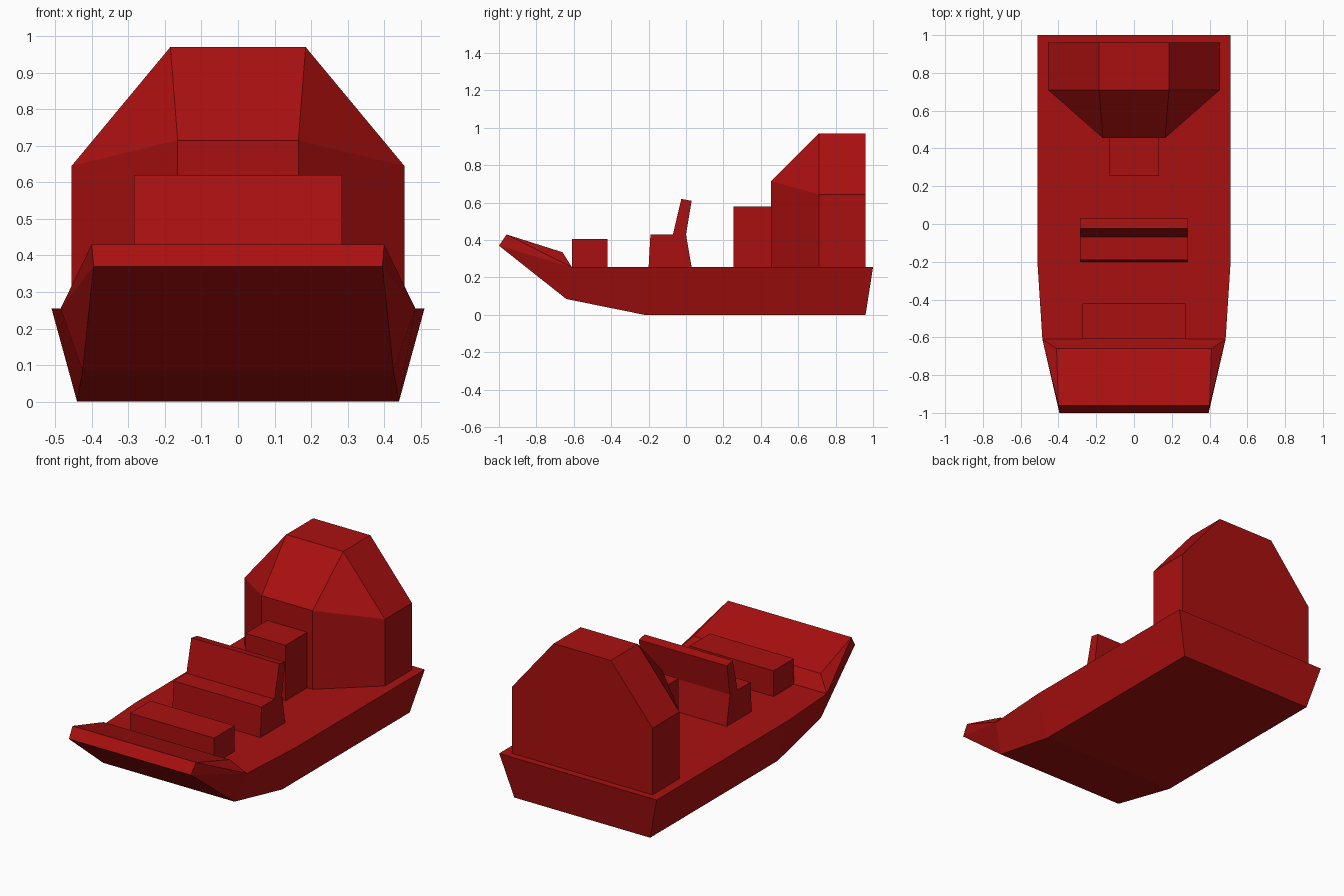
import bpy
import bmesh

default_cube = bpy.data.objects.get("Cube")
if default_cube:
    bpy.data.objects.remove(default_cube, do_unlink=True)

COLOUR = (0.40, 0.005, 0.005, 1.0)
red = bpy.data.materials.new("red")
red.use_nodes = True
red.diffuse_color = COLOUR
red.node_tree.nodes["Principled BSDF"].inputs["Base Color"].default_value = COLOUR

DECK = 0.255


def finish(name, bm):
    """Turn a bmesh into a flat shaded red object."""
    bmesh.ops.recalc_face_normals(bm, faces=bm.faces)
    mesh = bpy.data.meshes.new(name)
    bm.to_mesh(mesh)
    bm.free()
    mesh.materials.append(red)
    obj = bpy.data.objects.new(name, mesh)
    bpy.context.collection.objects.link(obj)
    return obj


def mirrored_solid(name, ring, side_faces):
    """Span a ring of (half width, y, z) points across x and cap both sides."""
    bm = bmesh.new()
    left = [bm.verts.new(p) for p in ring]
    right = [bm.verts.new((-x, y, z)) for x, y, z in ring]
    for i in range(len(ring)):
        j = (i + 1) % len(ring)
        bm.faces.new((left[i], left[j], right[j], right[i]))
    for face in side_faces:
        bm.faces.new([left[i] for i in face])
        bm.faces.new([right[i] for i in reversed(face)])
    return finish(name, bm)


def extruded(name, half_width, profile):
    """Extrude a (y, z) profile across x."""
    ring = [(half_width, y, z) for y, z in profile]
    return mirrored_solid(name, ring, [range(len(ring))])


def block(name, half_width, front, back, top):
    """Plain box standing on the deck."""
    return extruded(name, half_width,
                    [(front, DECK), (back, DECK), (back, top), (front, top)])


# Hull with flared sides and a raised, scooped bow
hull_ring = [
    (0.44, 0.96, 0.0),      # stern keel
    (0.44, -0.22, 0.0),     # keel break
    (0.425, -0.64, 0.085),  # bow chine
    (0.395, -1.0, 0.37),    # bow tip
    (0.40, -0.96, 0.43),    # bow lip
    (0.41, -0.66, 0.335),   # bow step
    (0.485, -0.61, DECK),   # front deck corner
    (0.51, -0.22, DECK),    # mid deck edge
    (0.51, 1.0, DECK),      # stern deck corner
]
hull_sides = [(0, 1, 7, 8), (1, 2, 6, 7), (2, 3, 6), (3, 4, 6), (4, 5, 6)]
mirrored_solid("hull", hull_ring, hull_sides)

# Rear housing: a convex faceted shell
bm = bmesh.new()
housing_half = [
    (0.455, 0.96, DECK), (0.455, 0.71, DECK), (0.165, 0.455, DECK),
    (0.455, 0.96, 0.645), (0.455, 0.71, 0.645), (0.165, 0.455, 0.715),
    (0.185, 0.96, 0.97), (0.185, 0.71, 0.97),
]
for x, y, z in housing_half:
    for side in (1, -1):
        bm.verts.new((side * x, y, z))
bmesh.ops.convex_hull(bm, input=bm.verts)
bmesh.ops.dissolve_limit(bm, angle_limit=0.01, verts=bm.verts, edges=bm.edges)
finish("rear_housing", bm)

# Deck fittings
block("front_box", 0.273, -0.61, -0.42, 0.405)
block("rear_box", 0.13, 0.255, 0.456, 0.58)
extruded("bench_seat", 0.285, [
    (-0.20, DECK), (0.03, DECK), (0.0, 0.43), (0.03, 0.61),
    (-0.025, 0.62), (-0.07, 0.43), (-0.19, 0.43),
])
